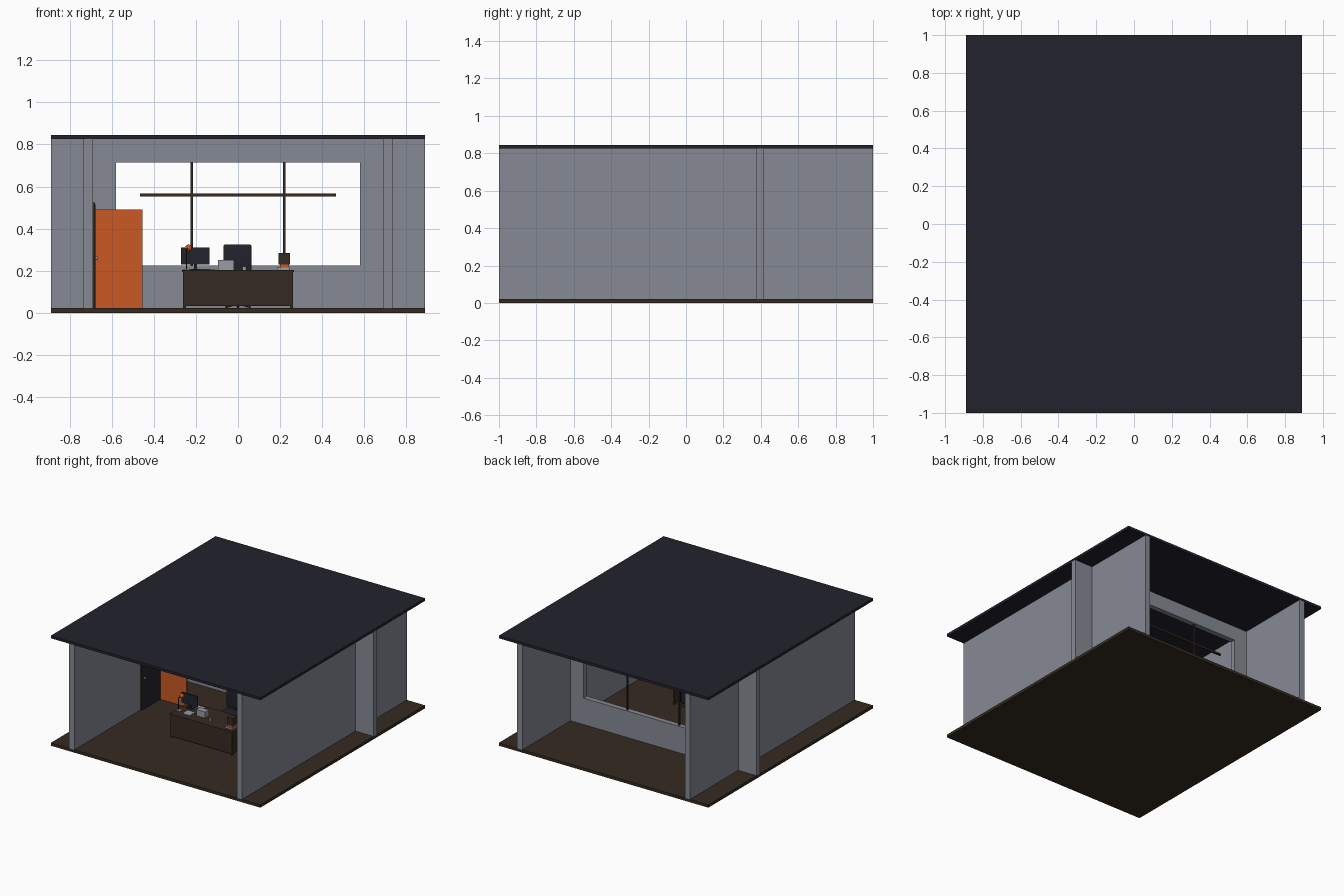
import bpy
import bmesh
from math import radians
from mathutils import Vector

if "Cube" in bpy.data.objects:
    bpy.data.objects.remove(bpy.data.objects["Cube"], do_unlink=True)


def material(name, rgb):
    lin = [((c / 255 + 0.055) / 1.055) ** 2.4 for c in rgb] + [1]
    m = bpy.data.materials.new(name)
    m.use_nodes = True
    m.diffuse_color = lin
    m.node_tree.nodes["Principled BSDF"].inputs["Base Color"].default_value = lin
    return m


GREY = material("wall grey", (134, 138, 148))
NAVY = material("dark navy", (34, 34, 45))
BROWN = material("dark brown", (53, 43, 33))
ORANGE = material("burnt orange", (200, 90, 35))
PALE = material("pale grey", (152, 156, 166))


def finish(name, bm, mat, smooth=False):
    bmesh.ops.recalc_face_normals(bm, faces=bm.faces)
    mesh = bpy.data.meshes.new(name)
    bm.to_mesh(mesh)
    bm.free()
    mesh.materials.append(mat)
    ob = bpy.data.objects.new(name, mesh)
    bpy.context.collection.objects.link(ob)
    if smooth:
        bpy.ops.object.select_all(action='DESELECT')
        ob.select_set(True)
        bpy.context.view_layer.objects.active = ob
        bpy.ops.object.shade_smooth_by_angle(angle=radians(35))
    return ob


def box(name, mat, x, y, z, bevel=0):
    """Box from (min, max) pairs, with optional rounded edges."""
    bm = bmesh.new()
    bmesh.ops.create_cube(bm, size=1)
    for v in bm.verts:
        v.co = [lo + (c + 0.5) * (hi - lo) for c, (lo, hi) in zip(v.co, (x, y, z))]
    if bevel:
        bmesh.ops.bevel(bm, geom=bm.edges[:], offset=bevel, segments=3,
                        profile=0.5, affect='EDGES')
    return finish(name, bm, mat, bool(bevel))


def rod(name, mat, start, end, r, r_end=None, sides=16):
    """Cylinder or cone between two points."""
    a, b = Vector(start), Vector(end)
    bm = bmesh.new()
    bmesh.ops.create_cone(bm, cap_ends=True, segments=sides, radius1=r,
                          radius2=r if r_end is None else r_end, depth=(b - a).length)
    turn = Vector((0, 0, 1)).rotation_difference(b - a).to_matrix().to_4x4()
    bmesh.ops.transform(bm, matrix=turn, verts=bm.verts)
    bmesh.ops.translate(bm, vec=(a + b) / 2, verts=bm.verts)
    return finish(name, bm, mat, True)


def ball(name, mat, at, r):
    bm = bmesh.new()
    bmesh.ops.create_uvsphere(bm, u_segments=16, v_segments=10, radius=r)
    bmesh.ops.translate(bm, vec=at, verts=bm.verts)
    return finish(name, bm, mat, True)


def window_wall(name, mat, x, z, hole_x, hole_z, y0, y1):
    """Wall with one rectangular opening."""
    bm = bmesh.new()

    def ring(xs, zs):
        corners = ((0, 0), (1, 0), (1, 1), (0, 1))
        return [bm.verts.new((xs[i], y0, zs[j])) for i, j in corners]
    outer, inner = ring(x, z), ring(hole_x, hole_z)
    for i in range(4):
        j = (i + 1) % 4
        bm.faces.new((outer[i], outer[j], inner[j], inner[i]))
    new = bmesh.ops.extrude_face_region(bm, geom=bm.faces[:])["geom"]
    bmesh.ops.translate(bm, vec=(0, y1 - y0, 0),
                        verts=[g for g in new if isinstance(g, bmesh.types.BMVert)])
    return finish(name, bm, mat)


# Building shell
FLOOR, CEIL = 0.022, 0.825
box("floor", BROWN, (-0.89, 0.89), (-1, 1), (0, FLOOR))
box("roof", NAVY, (-0.89, 0.89), (-1, 1), (CEIL, 0.845))
window_wall("window_wall", GREY, (-0.89, 0.89), (FLOOR, CEIL),
            (-0.58, 0.58), (0.225, 0.715), 0.375, 0.415)
for side, s in (("left", 1), ("right", -1)):
    box(side + "_wall", GREY, sorted((s * 0.69, s * 0.735)), (-1, 1), (FLOOR, CEIL))
    box(side + "_window_bar", BROWN, (s * 0.22 - 0.006, s * 0.22 + 0.006),
        (0.39, 0.402), (0.225, 0.715))
box("window_crossbar", BROWN, (-0.465, 0.465), (0.389, 0.403), (0.553, 0.567))

# Doorway on the right wall and the open door leaf
box("door_frame", BROWN, (-0.69, -0.68), (-0.2, 0.06), (FLOOR, 0.525))
box("door_panel", NAVY, (-0.682, -0.677), (-0.19, 0.05), (FLOOR, 0.515))
ball("door_knob", PALE, (-0.673, -0.166, 0.26), 0.008)
box("open_door", ORANGE, (-0.68, -0.455), (0.025, 0.037), (FLOOR, 0.49))

# Desk
box("desk_top", BROWN, (-0.265, 0.265), (-0.45, -0.21), (0.193, 0.203))
box("desk_front", BROWN, (-0.262, 0.262), (-0.447, -0.437), (0.032, 0.193))
for side, s in (("left", 1), ("right", -1)):
    box(side + "_desk_side", BROWN, sorted((s * 0.25, s * 0.262)),
        (-0.437, -0.215), (0.032, 0.193))
    for end, y in (("front", -0.44), ("back", -0.225)):
        box(f"{side}_{end}_desk_foot", BROWN, (s * 0.255 - 0.007, s * 0.255 + 0.007),
            (y - 0.007, y + 0.007), (FLOOR, 0.032))

# Monitor, keyboard and desk unit
box("monitor", NAVY, (-0.27, -0.135), (-0.3, -0.29), (0.23, 0.31))
box("monitor_neck", NAVY, (-0.208, -0.196), (-0.29, -0.282), (0.207, 0.25))
box("monitor_base", NAVY, (-0.23, -0.175), (-0.305, -0.265), (0.203, 0.208))
box("keyboard", PALE, (-0.2, -0.11), (-0.265, -0.23), (0.203, 0.209))
box("desk_unit", PALE, (-0.095, -0.02), (-0.37, -0.325), (0.203, 0.25))
box("papers", PALE, (-0.19, -0.13), (-0.4, -0.34), (0.203, 0.206))

# Desk lamp
rod("lamp_base", PALE, (-0.24, -0.37, 0.203), (-0.24, -0.37, 0.209), 0.018)
rod("lamp_stem", BROWN, (-0.245, -0.37, 0.209), (-0.245, -0.37, 0.3), 0.003)
rod("lamp_arm", BROWN, (-0.245, -0.37, 0.3), (-0.235, -0.345, 0.312), 0.003)
ball("lamp_head", ORANGE, (-0.235, -0.345, 0.308), 0.016)

# Book stack with a pen cup
box("lower_book", PALE, (0.185, 0.245), (-0.42, -0.35), (0.203, 0.216))
box("upper_book", ORANGE, (0.2, 0.242), (-0.415, -0.355), (0.216, 0.23))
box("pen_cup", BROWN, (0.193, 0.246), (-0.41, -0.36), (0.23, 0.285))
rod("mug", PALE, (0.03, -0.38, 0.203), (0.03, -0.38, 0.221), 0.01)

# Office chair
box("chair_back", NAVY, (-0.07, 0.065), (-0.045, -0.022), (0.155, 0.325), 0.01)
box("chair_seat", NAVY, (-0.07, 0.065), (-0.17, -0.03), (0.125, 0.148), 0.008)
box("chair_spine", NAVY, (-0.012, 0.008), (-0.034, -0.024), (0.13, 0.2))
rod("chair_post", NAVY, (0, -0.1, 0.04), (0, -0.1, 0.13), 0.008)
for i, (dx, dy) in enumerate(((1, 0), (0, 1), (-1, 0), (0, -1))):
    rod(f"chair_leg_{i + 1}", NAVY, (0, -0.1, 0.045),
        (dx * 0.06, -0.1 + dy * 0.06, 0.028), 0.006)
